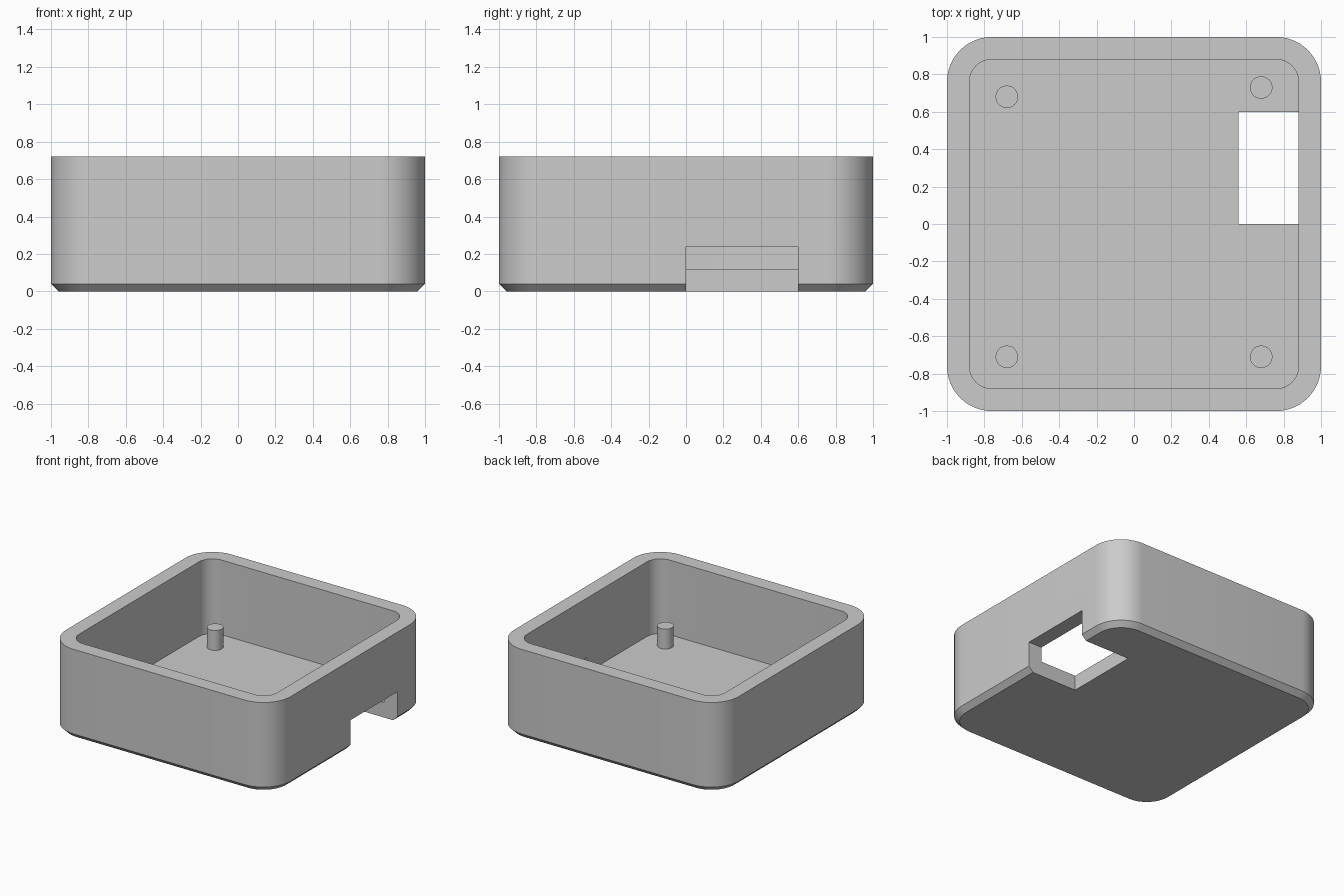
import bpy
import bmesh
from math import cos, sin, pi

if "Cube" in bpy.data.objects:
    bpy.data.objects.remove(bpy.data.objects["Cube"], do_unlink=True)

HEIGHT, FLOOR, WALL, CHAMFER, RADIUS = 0.72, 0.12, 0.12, 0.04, 0.24
POST_RADIUS, POST_HEIGHT = 0.06, 0.16

grey = bpy.data.materials.new("light_grey")
grey.use_nodes = True
grey.diffuse_color = (0.6, 0.6, 0.6, 1)
grey.node_tree.nodes["Principled BSDF"].inputs["Base Color"].default_value = (0.6, 0.6, 0.6, 1)


def rounded_square(inset, segments=14):
    """Outline of the case, moved inwards by inset."""
    r = RADIUS - inset
    c = 1 - RADIUS
    points = []
    for corner, (sx, sy) in enumerate([(1, 1), (-1, 1), (-1, -1), (1, -1)]):
        for i in range(segments + 1):
            a = (corner + i / segments) * pi / 2
            points.append((sx * c + r * cos(a), sy * c + r * sin(a)))
    return points


def make_active(obj):
    bpy.ops.object.select_all(action='DESELECT')
    obj.select_set(True)
    bpy.context.view_layer.objects.active = obj


def shade(obj):
    make_active(obj)
    bpy.ops.object.shade_smooth_by_angle()


# Open case: outlines stacked up the outside, over the rim and down inside
bm = bmesh.new()
levels = [(CHAMFER, 0), (0, CHAMFER), (0, HEIGHT), (WALL, HEIGHT), (WALL, FLOOR)]
rings = [[bm.verts.new((x, y, z)) for x, y in rounded_square(inset)] for inset, z in levels]
for low, high in zip(rings, rings[1:]):
    n = len(low)
    for i in range(n):
        j = (i + 1) % n
        bm.faces.new((low[i], low[j], high[j], high[i]))
bm.faces.new(rings[0][::-1])
bm.faces.new(rings[-1])
bmesh.ops.recalc_face_normals(bm, faces=bm.faces)
mesh = bpy.data.meshes.new("case")
bm.to_mesh(mesh)
bm.free()
mesh.materials.append(grey)
case = bpy.data.objects.new("case", mesh)
bpy.context.collection.objects.link(case)

# Slot through the right wall and the floor
bpy.ops.mesh.primitive_cube_add(size=1, location=(0.86, 0.3, 0.07))
cutter = bpy.context.object
cutter.name = "slot_cutter"
cutter.scale = (0.6, 0.6, 0.34)
cutter.hide_render = True
make_active(case)
cut = case.modifiers.new("slot", 'BOOLEAN')
cut.operation = 'DIFFERENCE'
cut.solver = 'EXACT'
cut.object = cutter
bpy.ops.object.modifier_apply(modifier=cut.name)
bpy.data.objects.remove(cutter, do_unlink=True)
shade(case)

# Mounting posts standing on the floor
posts = {
    "back_left_post": (-0.68, 0.68),
    "back_right_post": (0.68, 0.73),
    "front_left_post": (-0.68, -0.71),
    "front_right_post": (0.68, -0.71),
}
for name, (x, y) in posts.items():
    sunk = 0.02
    depth = POST_HEIGHT + sunk
    bpy.ops.mesh.primitive_cylinder_add(vertices=40, radius=POST_RADIUS, depth=depth,
                                        location=(x, y, FLOOR - sunk + depth / 2))
    post = bpy.context.object
    post.name = name
    post.data.materials.append(grey)
    shade(post)
